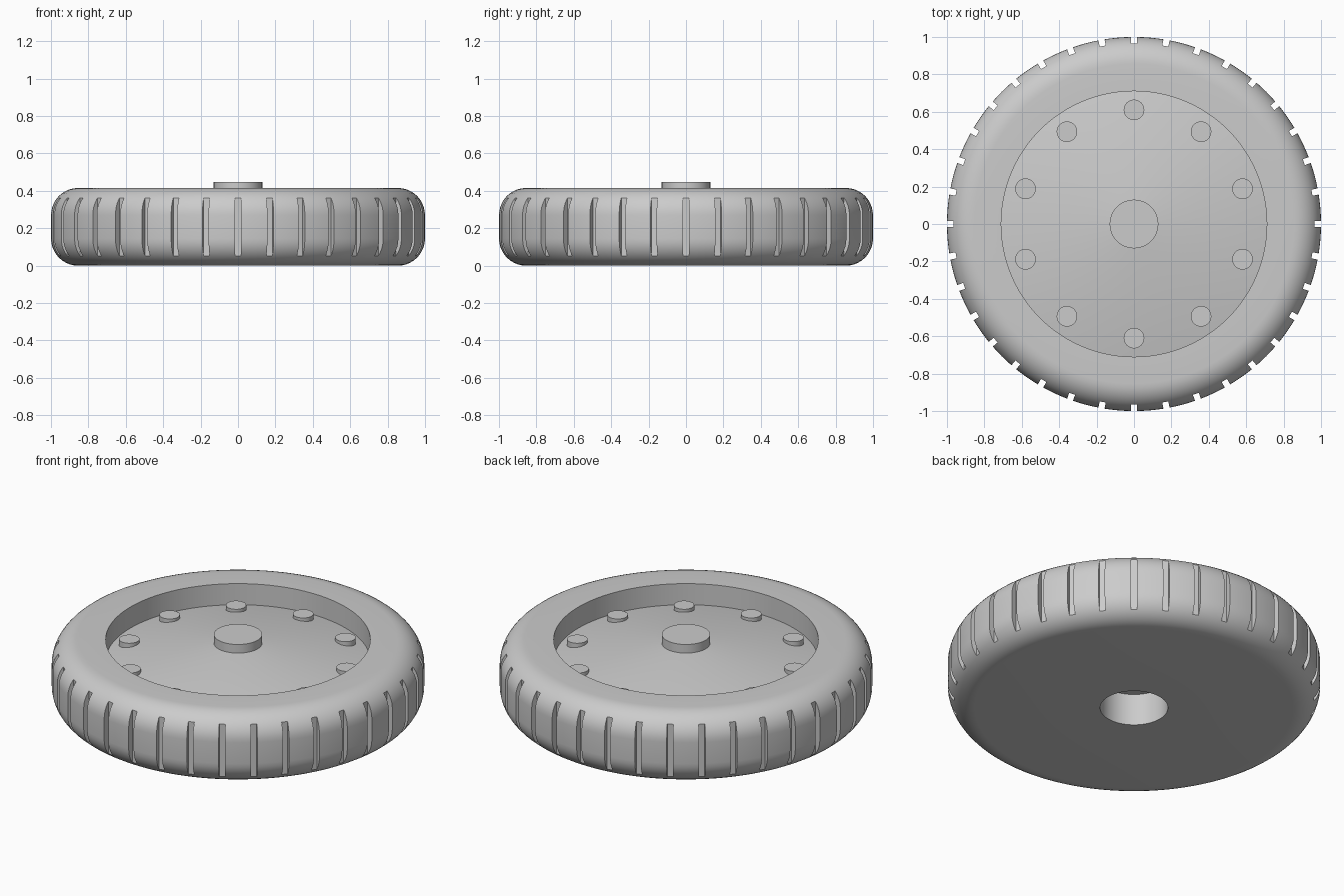
import bpy, bmesh
from math import cos, sin, pi, radians
from mathutils import Matrix, Vector

if "Cube" in bpy.data.objects:
    bpy.data.objects.remove(bpy.data.objects["Cube"])

HEIGHT = 0.415        # thickness of the wheel
CORNER = 0.145        # rounding of the tyre shoulders
RECESS = 0.71         # radius of the dished hub
FLOOR = 0.29          # height of the dish at its edge
CAP = 0.13            # radius of the centre cap
CONE_TOP = 0.395      # height of the dish under the cap
HOLE, HOLE_DEPTH = 0.182, 0.188
GROOVES, BOLTS = 36, 10

grey = bpy.data.materials.new("plain_grey")
grey.use_nodes = True
colour = (0.6, 0.6, 0.6, 1)
grey.diffuse_color = colour
grey.node_tree.nodes["Principled BSDF"].inputs["Base Color"].default_value = colour


def add_object(name, bm):
    bmesh.ops.recalc_face_normals(bm, faces=bm.faces)
    mesh = bpy.data.meshes.new(name)
    bm.to_mesh(mesh)
    bm.free()
    mesh.materials.append(grey)
    obj = bpy.data.objects.new(name, mesh)
    bpy.context.collection.objects.link(obj)
    return obj


def activate(obj):
    bpy.ops.object.select_all(action='DESELECT')
    obj.select_set(True)
    bpy.context.view_layer.objects.active = obj


def smooth(obj):
    activate(obj)
    bpy.ops.object.shade_smooth_by_angle(angle=radians(30))


def lathe(name, profile, steps):
    bm = bmesh.new()
    verts = [bm.verts.new((r, 0, z)) for r, z in profile]
    edges = [bm.edges.new(pair) for pair in zip(verts, verts[1:])]
    bmesh.ops.spin(bm, geom=verts + edges, cent=(0, 0, 0), axis=(0, 0, 1),
                   angle=2 * pi, steps=steps)
    bmesh.ops.remove_doubles(bm, verts=bm.verts, dist=0.0001)
    return add_object(name, bm)


def cylinder(name, radius, bottom, top, x=0, y=0, sides=48):
    bm = bmesh.new()
    bmesh.ops.create_cone(bm, cap_ends=True, segments=sides, radius1=radius,
                          radius2=radius, depth=top - bottom)
    bmesh.ops.translate(bm, verts=bm.verts, vec=(x, y, (top + bottom) / 2))
    obj = add_object(name, bm)
    smooth(obj)
    return obj


def shoulder(z, start):
    # quarter round at the outer edge of the tyre
    angles = [radians(start + 90 * i / 10) for i in range(11)]
    return [(1 - CORNER + CORNER * cos(a), z + CORNER * sin(a)) for a in angles]


# Tyre and dished hub, one turned body with a blind axle hole underneath
profile = [(0, HOLE_DEPTH), (HOLE, HOLE_DEPTH), (HOLE, 0)]
profile += shoulder(CORNER, -90) + shoulder(HEIGHT - CORNER, 0)
profile += [(RECESS, HEIGHT), (RECESS, FLOOR), (CAP, CONE_TOP), (0, CONE_TOP)]
body = lathe("wheel_body", profile, 144)

# Tread grooves, cut straight down and fading out at the shoulders
bm = bmesh.new()
for i in range(GROOVES):
    turn = Matrix.Rotation(2 * pi * i / GROOVES, 4, 'Z')
    place = Matrix.Translation(Vector((1.016, 0, HEIGHT / 2)))
    size = Matrix.Diagonal((0.1, 0.033, 0.6, 1))
    bmesh.ops.create_cube(bm, size=1, matrix=turn @ place @ size)
cutter = add_object("groove_cutter", bm)
cutter.hide_render = True
cut = body.modifiers.new("grooves", 'BOOLEAN')
cut.operation = 'DIFFERENCE'
cut.solver = 'EXACT'
cut.object = cutter
activate(body)
bpy.ops.object.modifier_apply(modifier=cut.name)
bpy.data.objects.remove(cutter)
smooth(body)

# Centre cap
cylinder("centre_cap", CAP, CONE_TOP - 0.02, 0.446, sides=64)

# Ring of bolts on the dish
for i in range(BOLTS):
    a = pi / 2 + 2 * pi * i / BOLTS
    cylinder(f"bolt_{i + 1}", 0.055, FLOOR - 0.01, 0.335,
             0.61 * cos(a), 0.61 * sin(a), sides=32)
